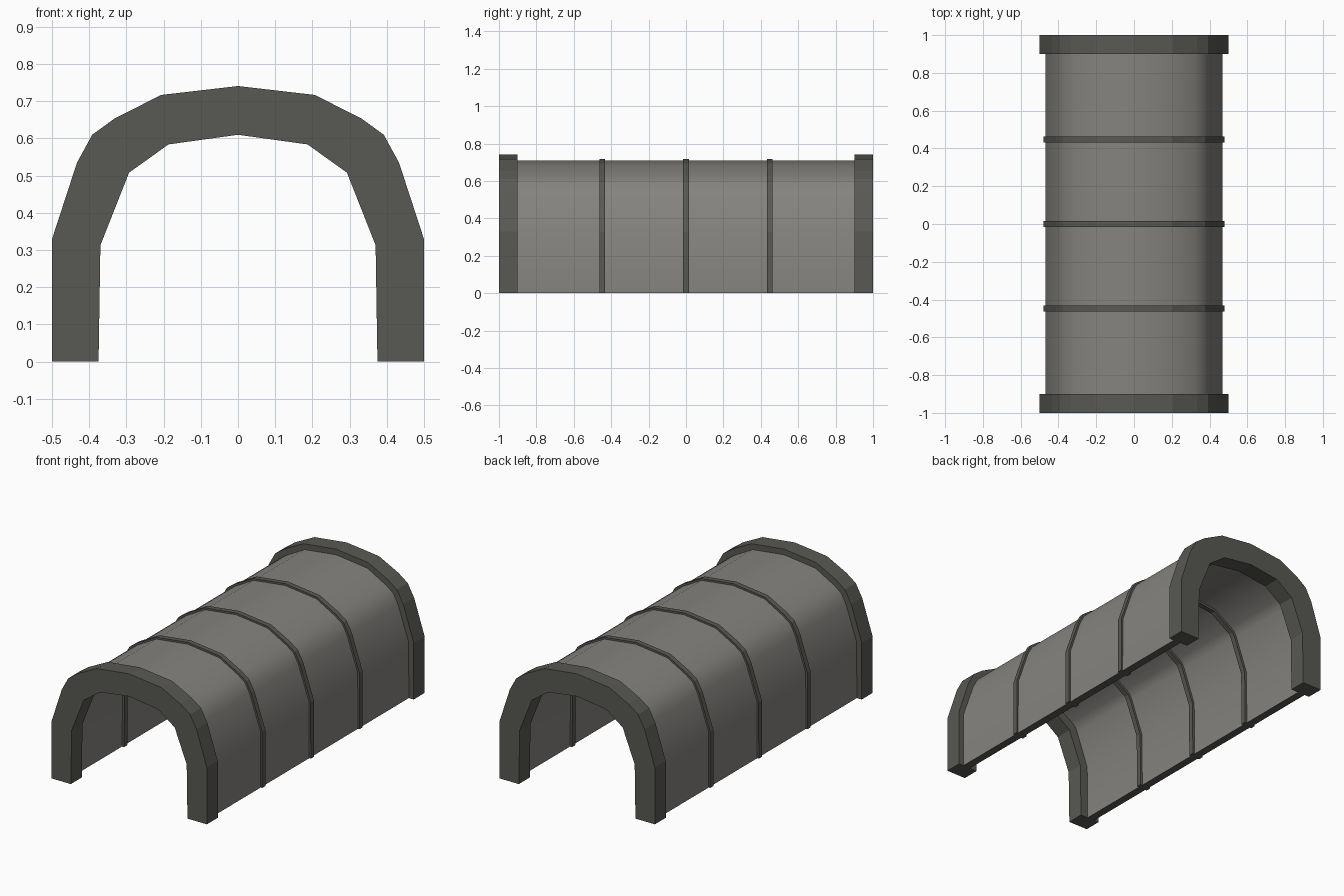
import bpy, bmesh, math

if "Cube" in bpy.data.objects:
    bpy.data.objects.remove(bpy.data.objects["Cube"])

def material(name, rgb):
    m = bpy.data.materials.new(name)
    m.diffuse_color = (*rgb, 1)
    m.use_nodes = True
    m.node_tree.nodes["Principled BSDF"].inputs["Base Color"].default_value = m.diffuse_color
    return m

concrete = material("grey panel", (0.235, 0.228, 0.213))
dark = material("dark frame", (0.098, 0.100, 0.088))

# Matching half profiles (x, z) of the portal, foot to crown
OUTER = [(0.5, 0), (0.5, 0.33), (0.433, 0.535), (0.392, 0.61),
         (0.333, 0.653), (0.207, 0.717), (0, 0.741)]
INNER = [(0.375, 0), (0.37, 0.313), (0.293, 0.508), (0.293, 0.508),
         (0.293, 0.508), (0.187, 0.584), (0, 0.61)]

def profile(t):
    """Full arch line, t=0 portal outside, t=1 portal inside."""
    half = [(a[0] + (b[0] - a[0]) * t, a[1] + (b[1] - a[1]) * t)
            for a, b in zip(OUTER, INNER)]
    return half + [(-x, z) for x, z in half[-2::-1]]

def arch(name, t_out, t_in, y0, y1, mat, smooth=False):
    out, inn = profile(t_out), profile(t_in)
    bm = bmesh.new()
    rows = [[bm.verts.new((x, y, z)) for x, z in p]
            for p, y in ((out, y0), (out, y1), (inn, y1), (inn, y0))]
    n = len(out)
    for r in range(4):
        a, b = rows[r], rows[(r + 1) % 4]
        for i in range(n - 1):
            bm.faces.new((a[i], a[i + 1], b[i + 1], b[i]))
    for i in (0, n - 1):
        f = bm.faces.new([row[i] for row in rows])
        f.material_index = 1
    bmesh.ops.remove_doubles(bm, verts=bm.verts, dist=1e-4)
    bmesh.ops.recalc_face_normals(bm, faces=bm.faces)
    me = bpy.data.meshes.new(name)
    bm.to_mesh(me)
    bm.free()
    me.materials.append(mat)
    me.materials.append(dark)
    ob = bpy.data.objects.new(name, me)
    bpy.context.collection.objects.link(ob)
    if smooth:
        bpy.ops.object.select_all(action='DESELECT')
        ob.select_set(True)
        bpy.context.view_layer.objects.active = ob
        bpy.ops.object.shade_smooth_by_angle(angle=math.radians(40))
    return ob

# Tunnel lining with dark foot edges
arch("tunnel_shell", 0.25, 0.62, -0.92, 0.92, concrete, True)
# Heavy portals at both ends
arch("front_portal", 0, 1, -1, -0.9, dark)
arch("back_portal", 0, 1, 0.9, 1, dark)
# Thin ribs standing proud inside and out
for i, y in enumerate((-0.447, 0, 0.447)):
    arch(f"rib_{i + 1}", 0.17, 0.72, y - 0.015, y + 0.015, dark)
